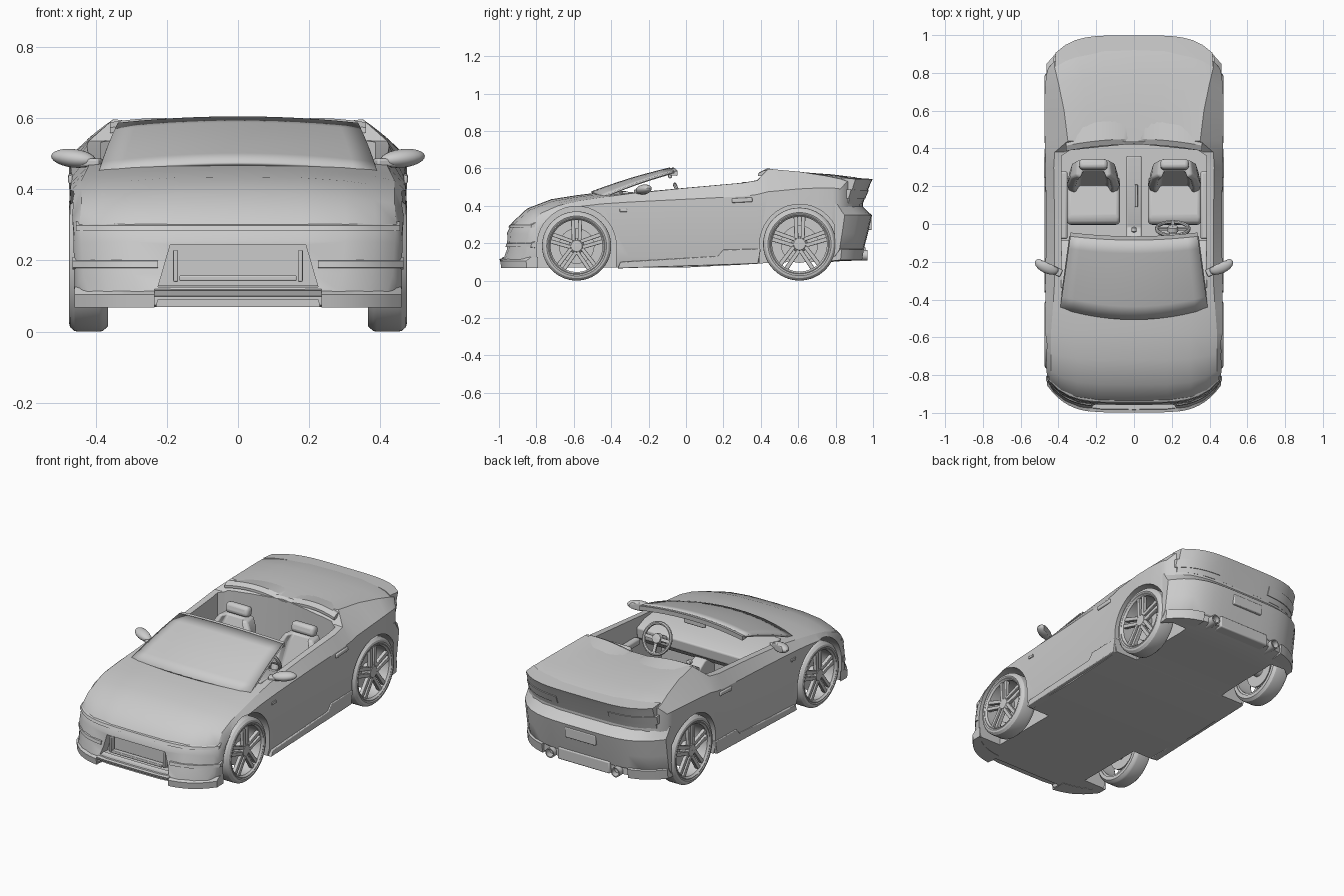
import bpy, bmesh
from math import sin, cos, pi, radians
from mathutils import Matrix, Vector, Euler

if "Cube" in bpy.data.objects:
    bpy.data.objects.remove(bpy.data.objects["Cube"])

def mesh(name, verts, faces, angle=30, bevel=0):
    bm = bmesh.new()
    vs = [bm.verts.new(v) for v in verts]
    for f in faces:
        bm.faces.new([vs[i] for i in f])
    bmesh.ops.recalc_face_normals(bm, faces=bm.faces)
    me = bpy.data.meshes.new(name)
    bm.to_mesh(me); bm.free()
    ob = bpy.data.objects.new(name, me)
    bpy.context.collection.objects.link(ob)
    if bevel:
        m = ob.modifiers.new("bevel", 'BEVEL')
        m.width, m.segments = bevel, 3
    if angle: smooth(ob, angle)
    return ob

def smooth(ob, angle=30):
    bpy.ops.object.select_all(action='DESELECT')
    ob.select_set(True)
    bpy.context.view_layer.objects.active = ob
    bpy.ops.object.shade_smooth_by_angle(angle=radians(angle))

def loft(name, rings, angle=30, bevel=0, closed=False):
    n, m = len(rings[0]), len(rings)
    faces = [(i*n+j, i*n+(j+1) % n, (i+1) % m*n+(j+1) % n, (i+1) % m*n+j)
             for i in range(m if closed else m-1) for j in range(n)]
    if not closed:
        faces += [tuple(range(n)), tuple(range((m-1)*n, m*n))]
    return mesh(name, [v for r in rings for v in r], faces, angle, bevel)

def prism(name, axis, pts, a, b, bevel=0, angle=30):
    put = {'x': lambda p, d: (d, p[0], p[1]), 'y': lambda p, d: (p[0], d, p[1]),
           'z': lambda p, d: (p[0], p[1], d)}[axis]
    return loft(name, [[put(p, d) for p in pts] for d in (a, b)], angle, bevel)

def box(name, c, s, bevel=0, rot=(0, 0, 0)):
    x, y, z = (v/2 for v in s)
    ob = prism(name, 'z', [(-x, -y), (x, -y), (x, y), (-x, y)], -z, z, bevel)
    ob.location, ob.rotation_euler = c, rot
    return ob

def lathe(name, prof, c, axis='x', n=40):
    # prof: closed loop of (distance along axis, radius)
    rings = []
    for k in range(n):
        a = 2*pi*k/n
        rings.append([(d, r*cos(a), r*sin(a)) if axis == 'x' else
                      (r*cos(a), d, r*sin(a)) for d, r in prof])
    ob = loft(name, rings, closed=True)
    ob.location = c
    return ob

def bow(x, y):
    # plan-view rounding of nose and tail
    f = min(1, max(0, (abs(y)-.6)/.4))
    return y - (1 if y > 0 else -1)*.16*f*(abs(x)/.47)**4.5

def wrap(name, prof, x0, x1, n=16):
    xs = [x0+(x1-x0)*i/n for i in range(n+1)]
    return loft(name, [[(x, bow(x, y), z) for y, z in prof] for x in xs])

def cut(ob, cutters):
    for c in cutters:
        c.hide_render = True
        m = ob.modifiers.new("cut", 'BOOLEAN')
        m.operation, m.solver, m.object = 'DIFFERENCE', 'EXACT', c
        bpy.context.view_layer.objects.active = ob
        bpy.ops.object.modifier_apply(modifier=m.name)
        bpy.data.objects.remove(c)
    smooth(ob)

# body: stations of y, bottom, hip z, shoulder z, centre z, hip width, shoulder width
stations = [(-.985, .075, .10, .115, .115, .43, .42), (-.965, .07, .14, .16, .165, .445, .435),
            (-.957, .07, .22, .25, .255, .455, .44), (-.93, .07, .27, .305, .31, .46, .445),
            (-.85, .07, .32, .36, .385, .465, .44), (-.72, .07, .37, .40, .435, .47, .44),
            (-.58, .07, .395, .425, .457, .472, .44), (-.45, .07, .41, .445, .473, .47, .43),
            (-.3, .07, .42, .465, .48, .468, .42), (0, .07, .435, .495, .50, .466, .42),
            (.3, .085, .45, .522, .525, .468, .425), (.38, .09, .46, .535, .54, .47, .42),
            (.44, .095, .475, .597, .58, .472, .35), (.6, .10, .49, .583, .58, .475, .37),
            (.78, .10, .495, .56, .568, .472, .40), (.9, .11, .495, .543, .553, .465, .42),
            (.945, .12, .49, .53, .543, .455, .42)]
T = (0, .4, .68, .87, 1)
verts, faces, N = [], [], 22
for y, zb, zh, zs, zt, wm, ws in stations:
    half = [(t*(wm-.015), zb) for t in T] + [(wm, zb+.045*(zh > .12)+.01), (wm, zh)]
    half += [(t*ws, zt-(zt-zs)*t**3) for t in reversed(T)]
    ring = half + [(-x, z) for x, z in reversed(half[1:-1])]
    verts += [(x, bow(x, y), z) for x, z in ring]
last = (len(stations)-1)*N
for i in range(len(stations)-1):
    for j in range(N):
        k = (j+1) % N
        faces.append((i*N+j, i*N+k, i*N+N+k, i*N+N+j))
for o in (0, last):
    for i in range(5):
        q = (i, i+1, 10-i, 11-i)
        faces += [tuple(o+v for v in q), tuple(o+(N-v) % N for v in q)]
body = mesh("body", verts, faces, 0)

# wheel arches, cockpit, front intake and raised chin are cut out of the body
WHEELS = ((-.585, .185, .212), (.607, .195, .213))
cutters = []
for s in (1, -1):
    for y, r, ar in WHEELS:
        arc = [(y+ar*cos(a*pi/20), r+ar*sin(a*pi/20)) for a in range(21)]
        cutters.append(prism("arch_cutter", 'x', arc+[(y-ar, -.1), (y+ar, -.1)], s*.31, s*.6))
cutters.append(prism("cockpit_cutter", 'z', [(-.385, -.32), (.385, -.32), (.385, .36), (.34, .39),
               (.2, .405), (0, .425), (-.2, .405), (-.34, .39), (-.385, .36)], .14, 1))
cutters.append(prism("intake_cutter", 'y', [(-.225, .125), (.225, .125), (.19, .245), (-.19, .245)], -1.2, -.9))
cutters.append(prism("chin_cutter", 'y', [(-.245, 0), (.245, 0), (.225, .09), (-.225, .09)], -1.2, -.93))
cut(body, cutters)

# front bumper details
box("intake_bar", (0, -.935, .15), (.33, .03, .016), .004)
wrap("front_lip", [(-.94, .093), (-.992, .10), (-.998, .115), (-.94, .13)], -.235, .235)
wrap("hood_edge", [(-.92, .285), (-.950, .283), (-.943, .298), (-.91, .31)], -.455, .455)
for s in (1, -1):
    box("intake_post", (s*.175, -.93, .185), (.014, .03, .09), .004)
    wrap("splitter", [(-.9, .068), (-.995, .068), (-1, .105), (-.96, .125), (-.9, .125)], s*.235, s*.46, 8)
    wrap("bumper_blade", [(-.93, .175), (-.970, .18), (-.966, .198), (-.93, .21)], s*.225, s*.465, 8)

# rear bumper, lip, lamps and exhausts
wrap("rear_bumper", [(.91, .13), (.95, .165), (.972, .25), (.995, .35), (.975, .365), (.93, .41), (.91, .41)], -.462, .462)
wrap("tail_lip", [(.90, .53), (.90, .55), (.94, .547), (.998, .543), (.985, .515), (.945, .41), (.90, .41)], -.415, .415)
box("plate_recess", (0, .978, .30), (.2, .03, .06), .005)
box("rear_diffuser", (0, .90, .145), (.34, .12, .07), .008)
for s in (1, -1):
    wrap("tail_lamp", [(.92, .44), (.96, .438), (.979, .485), (.92, .49)], s*.17, s*.425, 8)
    lathe("exhaust", [(-.1, .026), (.04, .028), (.04, .022), (-.1, .02)], (s*.215, .93, .135), 'y', 20)
    wrap("rear_corner", [(.88, .105), (.955, .11), (.965, .165), (.9, .18)], s*.28, s*.46, 8)

# double-humped edge of the rear deck
hoop = []
for i in range(25):
    x = -.36+.03*i
    y, z = .425-.035*(x/.36)**2, .574+.026*sin(pi*abs(x)/.44)
    hoop.append([(x, y-.004, z-.03), (x, y-.004, z-.015), (x, y+.025, z), (x, y+.15, .576)])
loft("rear_deck_hoops", hoop)

# side skirts, handles, vents and mirrors
for s in (1, -1):
    prism("side_skirt", 'x', [(-.365, .065), (.385, .09), (.40, .17), (.20, .165), (.17, .13), (-.35, .10)],
          s*.43, s*.474, .004)
    box("door_handle", (s*.467, .30, .43), (.02, .11, .024), .006, (radians(3), 0, 0))
    box("side_vent", (s*.468, -.335, .375), (.012, .04, .016), .003)
    bm = bmesh.new()
    bmesh.ops.create_uvsphere(bm, u_segments=20, v_segments=12, radius=1)
    for v in bm.verts:
        v.co.y = min(v.co.y, .55)
    bmesh.ops.transform(bm, matrix=Matrix.Diagonal((.068, .036, .026, 1)), verts=bm.verts)
    me = bpy.data.meshes.new("side_mirror")
    bm.to_mesh(me); bm.free()
    ob = bpy.data.objects.new("side_mirror", me)
    bpy.context.collection.objects.link(ob)
    ob.location, ob.rotation_euler = (s*.462, -.225, .487), (0, -s*radians(6), s*radians(25))
    smooth(ob)
    box("mirror_arm", (s*.412, -.25, .475), (.06, .04, .022), .006, (0, 0, s*radians(25)))

# windshield and its frame
rows, cols = 6, 12
def glass(u, v):
    return Vector((u*(.39-.053*v), -.505+.42*v+(.06-.04*v)*u*u,
                   .472+.128*v+.008*sin(pi*v)-(.026-.008*v)*u*u))
verts = [glass(-1+2*i/cols, j/rows) for j in range(rows+1) for i in range(cols+1)]
W = cols+1
ob = mesh("windshield", verts, [(j*W+i, j*W+i+1, j*W+W+i+1, j*W+W+i)
                                for j in range(rows) for i in range(cols)])
m = ob.modifiers.new("thickness", 'SOLIDIFY')
m.thickness, m.offset = .01, 0
def bar(name, pts, w, h):
    loft(name, [[p+Vector(d) for d in ((-w, 0, 0), (0, -w, -h), (w, 0, 0), (0, w, h))] for p in pts])
for s in (1, -1):
    bar("windshield_pillar", [glass(s*.98, j/6) - Vector((0, 0, .008)) for j in range(7)], .013, .006)
rim = [glass(-1+i/6, 1) for i in range(13)]
loft("windshield_header", [[p+Vector((0, dy, dz)) for dy, dz in ((-.03, -.018), (.018, -.022), (.02, .005), (-.03, -.004))] for p in rim])
box("rear_view_mirror", (0, -.085, .565), (.14, .02, .036), .008)

# dashboard, console and gear lever
prism("dashboard", 'x', [(-.34, .478), (-.16, .46), (-.085, .43), (-.09, .37), (-.2, .29), (-.34, .28)], -.386, .386, .008)
prism("console", 'x', [(-.22, .13), (.36, .13), (.36, .30), (.1, .29), (-.02, .26), (-.12, .33), (-.22, .35)], -.04, .04, .008)
box("gear_lever", (0, -.03, .30), (.012, .012, .09), .003)
lathe("gear_knob", [(-.017, .001), (-.01, .014), (.01, .014), (.017, .001)], (0, -.03, .35), 'y', 16)
box("hand_brake", (.012, .15, .305), (.016, .12, .016), .004, (radians(8), 0, 0))
for s in (1, -1):
    box("door_armrest", (s*.372, .1, .36), (.04, .36, .04), .012)

# seats
for s in (1, -1):
    x = s*.215
    prism("seat_cushion", 'x', [(0, .15), (.25, .15), (.25, .24), (.03, .27), (-.005, .25)], x-.14, x+.14, .022)
    back = [(.0, .0, .13), (.08, .0, .14), (.2, .0, .125), (.25, .0, .09)]
    rings = [[(x+w*a, .215+h*.36+b, .22+h) for a, b in ((-1, -.045), (-.72, -.06), (-.55, -.02), (.55, -.02),
             (.72, -.06), (1, -.045), (.9, .035), (-.9, .035))] for h, _, w in back]
    loft("seat_back", rings, 40, .01)
    box("headrest", (x, .315, .497), (.15, .055, .06), .02, (radians(-15), 0, 0))
    for d in (-.035, .035):
        box("headrest_post", (x+d, .308, .465), (.01, .01, .05))

# steering wheel
c, tilt = Vector((.205, -.025, .437)), Euler((radians(25), 0, 0))
parts = [lathe("steering_wheel_rim", [(.01*sin(a*pi/4), .085+.01*cos(a*pi/4)) for a in range(8)], c, 'y', 32),
         lathe("steering_wheel_hub", [(-.012, .001), (-.012, .03), (.012, .026), (.014, .001)], c, 'y', 20)]
for a in (0, 180, 270):
    ca, sa = cos(radians(a)), sin(radians(a))
    sp = prism("steering_spoke", 'y', [(r*ca-k*sa, r*sa+k*ca) for r, k in
               ((.02, -.009), (.085, -.009), (.085, .009), (.02, .009))], -.005, .005)
    sp.location = c
    parts.append(sp)
for p in parts:
    p.rotation_euler = tilt
box("steering_column", (.205, -.085, .41), (.04, .12, .04), .01, (radians(25), 0, 0))

# wheels: tyre, rim, disc, hub and five split spokes
for s in (1, -1):
    for y, r, _ in WHEELS:
        k, c = r/.185, (s*.42, y, r)
        P = lambda pts: [(s*d, q*k) for d, q in pts]
        lathe("tyre", P([(-.055, .15), (-.055, .17), (-.04, .183), (-.03, .185), (.03, .185), (.04, .183),
                         (.052, .172), (.055, .16), (.05, .15)]), c, n=56)
        lathe("rim", P([(-.05, .152), (.05, .155), (.053, .148), (.042, .139), (-.05, .139)]), c, n=56)
        lathe("brake_disc", P([(-.02, .001), (-.02, .095), (-.008, .095), (-.008, .001)]), c)
        lathe("hub", P([(-.06, .001), (-.06, .035), (.03, .042), (.045, .03), (.046, .001)]), c, n=24)
        box("axle", (s*.34, y, r), (.12, .05, .05), .01)
        for i in range(5):
            for side in (-1, 1):
                a = pi/2 + i*2*pi/5
                pts = [(q, side*t) for q, t in ((.025, .006), (.146, .008), (.146, .03), (.03, .026))]
                sp = prism("spoke", 'x', [(k*(q*cos(a)-t*sin(a)), k*(q*sin(a)+t*cos(a))) for q, t in pts],
                           s*.022, s*.044, .003)
                sp.location = c
